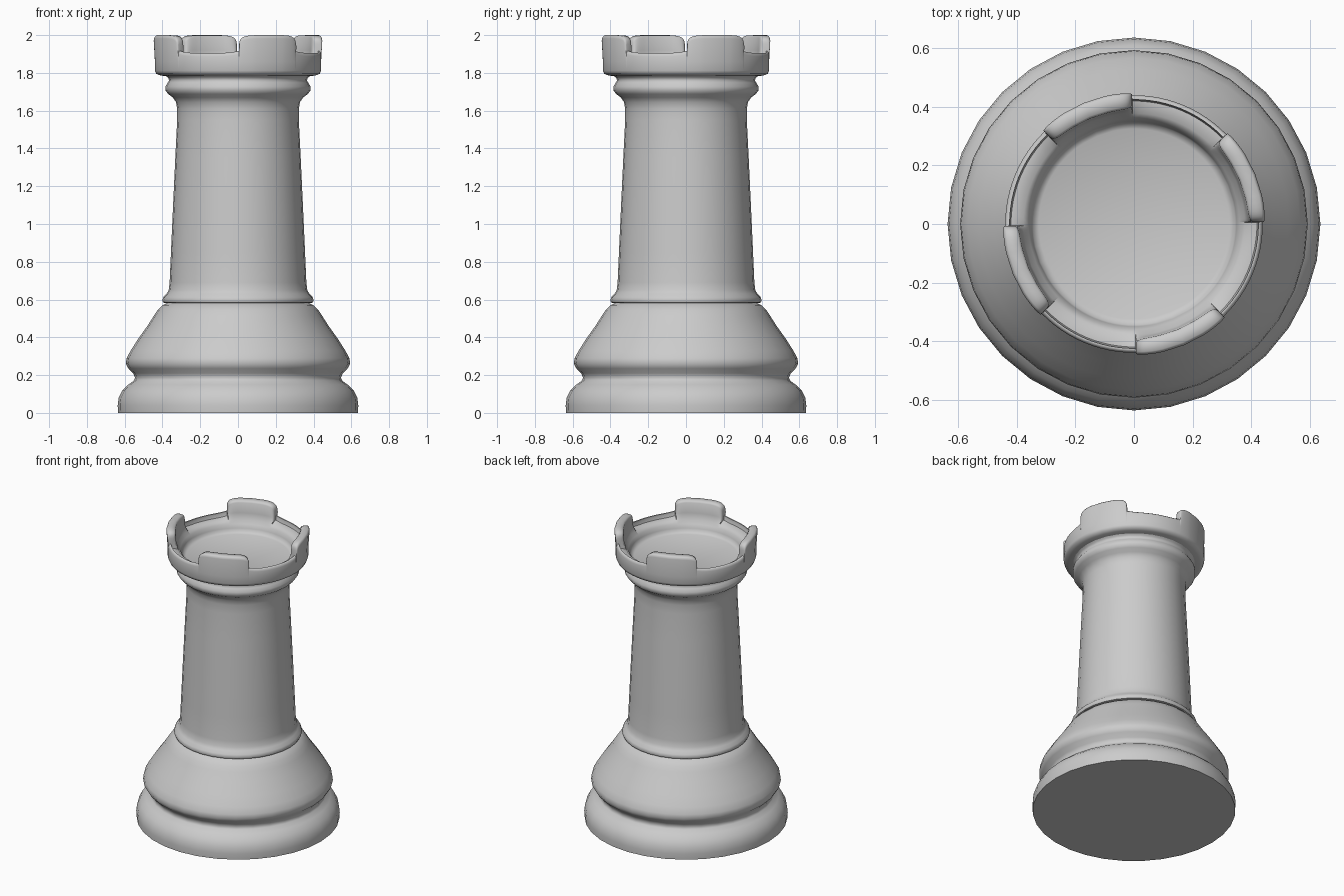
import bpy, bmesh, math

if "Cube" in bpy.data.objects:
    bpy.data.objects.remove(bpy.data.objects["Cube"])

TAU = 2 * math.pi


def loft(name, rings, cap_start=False, cap_end=False, sharp=50):
    """Join closed rings of points into a smooth-shaded tube."""
    bm = bmesh.new()
    loops = [[bm.verts.new(p) for p in ring] for ring in rings]
    for a, b in zip(loops, loops[1:]):
        for i in range(len(a)):
            j = (i + 1) % len(a)
            bm.faces.new((a[i], a[j], b[j], b[i]))
    if cap_start:
        bm.faces.new(loops[0][::-1])
    if cap_end:
        bm.faces.new(loops[-1])
    mesh = bpy.data.meshes.new(name)
    bm.to_mesh(mesh)
    bm.free()
    ob = bpy.data.objects.new(name, mesh)
    bpy.context.collection.objects.link(ob)
    bpy.ops.object.select_all(action='DESELECT')
    ob.select_set(True)
    bpy.context.view_layer.objects.active = ob
    bpy.ops.object.shade_smooth_by_angle(angle=math.radians(sharp))
    return ob


def polar(r, z, a):
    return (r * math.cos(a), r * math.sin(a), z)


def lathe(name, profile, sides, **kw):
    return loft(name, [[polar(r, z, TAU * i / sides) for i in range(sides)]
                       for r, z in profile], **kw)


# Turned foot: rounded plinth, waist and sloping bulge
lathe("base", [(.635, 0), (.637, .04), (.632, .08), (.612, .12), (.58, .15),
               (.552, .17), (.545, .185), (.555, .21), (.58, .235),
               (.594, .26), (.59, .29), (.568, .33), (.53, .39), (.48, .46),
               (.445, .515), (.425, .545), (.40, .57), (.375, .582)],
      32, cap_start=True)

# Tapered column with lower and upper collars
lathe("column", [(.375, .58), (.396, .584), (.401, .595), (.395, .613),
                 (.378, .63), (.367, .65), (.362, .69), (.355, .85),
                 (.346, 1.05), (.332, 1.35), (.322, 1.55), (.322, 1.61),
                 (.328, 1.645), (.345, 1.67), (.37, 1.688), (.384, 1.707),
                 (.384, 1.728), (.372, 1.748), (.365, 1.76), (.37, 1.775),
                 (.385, 1.785)], 32)

# Angle samples around the crown: (angle, merlon fullness, extra rim height)
HALF = math.radians(21.7)
GAP = math.radians(45) - HALF
samples = []
for k in range(4):
    mid = math.radians(112.5 + 90 * k)
    for i in range(25):
        t = math.pi * i / 24
        c, s = math.cos(t), max(math.sin(t), 0)
        u = -math.copysign(abs(c) ** .4, c)
        samples.append((mid + HALF * u, s ** .4, 0.012))
    for i in range(1, 12):
        v = -1 + i / 6
        samples.append((mid + math.radians(45) + GAP * v, 0, .012 * v ** 4))


def crown_section(m, lift):
    """Cross-section of the cup wall, from the outside up and over to the floor."""
    top = 1.905 + lift + (.095 - lift) * m
    out = .44 + .008 * m
    inner = .425 - .035 * m
    return [(.375, 1.782), (.41, 1.786), (.433, 1.795), (.44, 1.812),
            (.44, 1.86), (out, top - .018), (out - .003, top - .007),
            (out - .010, top), (inner + .008 * m, top - .001),
            (inner, top - .012), (inner - .005, top - .03 - .05 * m),
            (.378, 1.875), (.36, 1.855), (.35, 1.83), (.345, 1.81),
            (.325, 1.80)]


# Crown: cup with four rounded merlons and a flat floor
columns = [[polar(r, z, a) for r, z in crown_section(m, lift)]
           for a, m, lift in samples]
loft("crown", [list(ring) for ring in zip(*columns)], cap_end=True, sharp=60)
